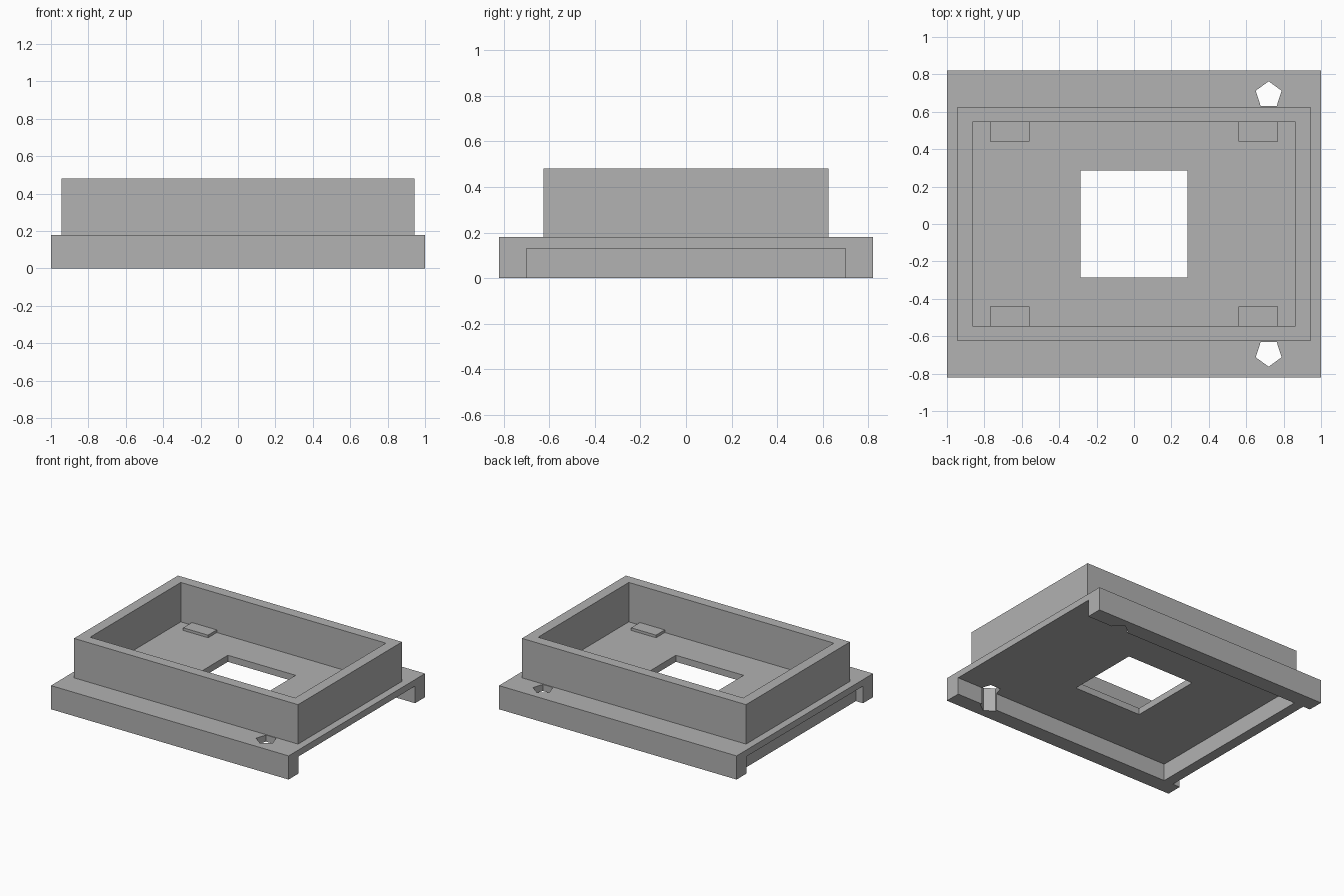
import bpy
import bmesh
from mathutils import Matrix, Vector

if "Cube" in bpy.data.objects:
    bpy.data.objects.remove(bpy.data.objects["Cube"], do_unlink=True)

GREY = (0.445, 0.445, 0.445, 1)
grey = bpy.data.materials.new("plain_grey")
grey.use_nodes = True
grey.diffuse_color = GREY
next(n for n in grey.node_tree.nodes if n.type == "BSDF_PRINCIPLED").inputs["Base Color"].default_value = GREY


def finish(name, bm):
    mesh = bpy.data.meshes.new(name)
    bm.to_mesh(mesh)
    bm.free()
    mesh.materials.append(grey)
    obj = bpy.data.objects.new(name, mesh)
    bpy.context.collection.objects.link(obj)
    return obj


def block(name, x, y, z):
    """Box spanning the given (low, high) ranges."""
    bm = bmesh.new()
    low, high = (Vector(c) for c in zip(x, y, z))
    bmesh.ops.create_cube(bm, size=1, matrix=Matrix.Translation((low + high) / 2)
                          @ Matrix.Diagonal(high - low).to_4x4())
    return finish(name, bm)


def pin_cutter(side):
    """Five-sided prism with one corner pointing outwards."""
    bm = bmesh.new()
    bmesh.ops.create_cone(bm, cap_ends=True, segments=5, radius1=0.073, radius2=0.073, depth=1)
    tip = max((v.co.xy for v in bm.verts), key=lambda c: c.y)
    turn = Vector((0, side)).angle_signed(tip)
    bmesh.ops.rotate(bm, verts=bm.verts, matrix=Matrix.Rotation(turn, 3, "Z"))
    bmesh.ops.translate(bm, verts=bm.verts, vec=(0.72, side * 0.69, 0))
    return finish("pin_cutter", bm)


def cut(obj, cutters):
    for cutter in cutters:
        cutter.hide_render = True
        mod = obj.modifiers.new("cut", "BOOLEAN")
        mod.operation = "DIFFERENCE"
        mod.solver = "EXACT"
        mod.object = cutter
    graph = bpy.context.evaluated_depsgraph_get()
    mesh = bpy.data.meshes.new_from_object(obj.evaluated_get(graph))
    obj.modifiers.clear()
    obj.data = mesh
    for cutter in cutters:
        bpy.data.objects.remove(cutter, do_unlink=True)


# Base plate: side rails, sliding channel open on the left, recessed stop wall
base = block("base_plate", (-1, 1), (-0.82, 0.82), (0, 0.18))
cut(base, [
    block("channel", (-0.86, 1.2), (-0.7, 0.7), (-0.2, 0.13)),
    block("end_recess", (-1.2, -0.94), (-0.7, 0.7), (-0.2, 0.13)),
    block("window", (-0.285, 0.285), (-0.285, 0.285), (-0.5, 0.5)),
    pin_cutter(1),
    pin_cutter(-1),
])

# Raised rectangular frame
frame = block("upper_frame", (-0.943, 0.943), (-0.625, 0.625), (0.17, 0.48))
cut(frame, [block("frame_hollow", (-0.863, 0.863), (-0.545, 0.545), (0, 1))])

# Low pads on the floor against the long walls
for sx, side in ((-1, "right"), (1, "left")):
    for sy, end in ((-1, "front"), (1, "back")):
        block(f"{end}_{side}_pad", sorted((sx * 0.56, sx * 0.77)),
              sorted((sy * 0.44, sy * 0.55)), (0.17, 0.2))
